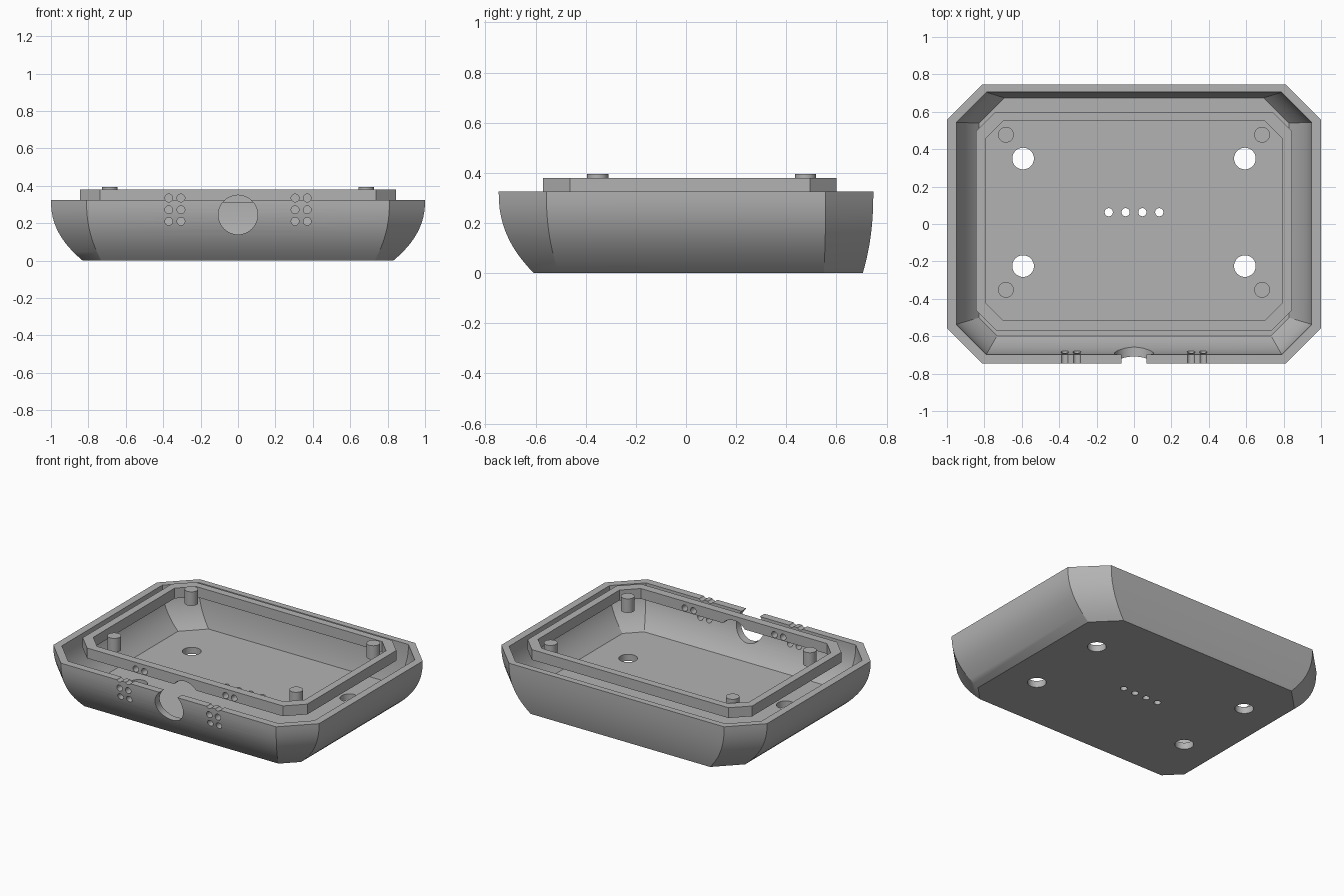
import bpy
import bmesh
import math
from mathutils import Matrix

if "Cube" in bpy.data.objects:
    bpy.data.objects.remove(bpy.data.objects["Cube"])

grey = bpy.data.materials.new("plain grey")
grey.use_nodes = True
colour = (0.45, 0.45, 0.45, 1)
grey.diffuse_color = colour
grey.node_tree.nodes["Principled BSDF"].inputs["Base Color"].default_value = colour

RIM, FLOOR, STEPS = 0.325, 0.045, 14
RING_BASE, RING_TOP, POST_TOP = 0.31, 0.38, 0.395


def make_object(name, bm):
    bmesh.ops.recalc_face_normals(bm, faces=bm.faces)
    mesh = bpy.data.meshes.new(name)
    bm.to_mesh(mesh)
    bm.free()
    mesh.materials.append(grey)
    obj = bpy.data.objects.new(name, mesh)
    bpy.context.collection.objects.link(obj)
    return obj


def activate(obj):
    bpy.ops.object.select_all(action='DESELECT')
    obj.select_set(True)
    bpy.context.view_layer.objects.active = obj


def octagon(x, front, back, cut_front, cut_back, z):
    """Rectangle with chamfered corners, anticlockwise."""
    right = [(x - cut_front, front, z), (x, front + cut_front, z),
             (x, back - cut_back, z), (x - cut_back, back, z)]
    return right + [(-a, b, c) for a, b, c in reversed(right)]


def loft(bm, loops, closed=False):
    """Skin a list of loops; cap the ends or join them round."""
    rings = [[bm.verts.new(p) for p in loop] for loop in loops]
    pairs = list(zip(rings, rings[1:]))
    if closed:
        pairs.append((rings[-1], rings[0]))
    else:
        bm.faces.new(rings[0])
        bm.faces.new(rings[-1])
    for a, b in pairs:
        n = len(a)
        for i in range(n):
            j = (i + 1) % n
            bm.faces.new((a[i], a[j], b[j], b[i]))


def cylinder(bm, centre, radius, length, along_y=False, sides=32):
    matrix = Matrix.Translation(centre)
    if along_y:
        matrix = matrix @ Matrix.Rotation(math.pi / 2, 4, 'X')
    bmesh.ops.create_cone(bm, cap_ends=True, segments=sides, radius1=radius,
                          radius2=radius, depth=length, matrix=matrix)


def shell_loop(z, wall=0.0):
    """Section of the rounded tray at one height, inset by the wall."""
    k = (1 - z / RIM) ** 2.3
    shrink = wall * 0.59
    return octagon(1 - 0.17 * k - wall, -0.747 + 0.14 * k + wall,
                   0.747 - 0.042 * k - wall * 0.85,
                   0.19 - 0.09 * k - shrink, 0.19 - 0.035 * k - shrink, z)


def cut(obj, cutter):
    mod = obj.modifiers.new("cut", 'BOOLEAN')
    mod.operation = 'DIFFERENCE'
    mod.solver = 'EXACT'
    mod.object = cutter
    activate(obj)
    bpy.ops.object.modifier_apply(modifier=mod.name)


# Tray: outer wall up, rim, inner wall down to the floor
bm = bmesh.new()
outer = [shell_loop(RIM * i / STEPS) for i in range(STEPS + 1)]
inner = [shell_loop(RIM + (FLOOR - RIM) * i / STEPS, 0.05) for i in range(STEPS + 1)]
loft(bm, outer + inner)
tray = make_object("tray", bm)

# Lip ring above the cavity
bm = bmesh.new()
outside = (0.845, -0.57, 0.6, 0.108, 0.105)
inside = (0.795, -0.515, 0.55, 0.095, 0.095)
loft(bm, [octagon(*outside, RING_BASE), octagon(*outside, RING_TOP),
          octagon(*inside, RING_TOP), octagon(*inside, RING_BASE)], closed=True)
lip = make_object("lip_ring", bm)

# Front openings: round port and two groups of vent holes
bm = bmesh.new()
cylinder(bm, (0, -0.68, 0.245), 0.105, 0.46, True, 48)
for side in (-1, 1):
    for x in (0.305, 0.37):
        for z in (0.21, 0.272, 0.335):
            cylinder(bm, (side * x, -0.68, z), 0.021, 0.46, True, 20)
front_cutter = make_object("front_cutter", bm)

# Floor openings: four screw holes and a row of small holes
bm = bmesh.new()
for side in (-1, 1):
    for y in (0.35, -0.225):
        cylinder(bm, (side * 0.593, y, 0), 0.058, 0.3)
    for x in (0.045, 0.135):
        cylinder(bm, (side * x, 0.063, 0), 0.022, 0.3, sides=20)
floor_cutter = make_object("floor_cutter", bm)

cut(tray, front_cutter)
cut(tray, floor_cutter)
cut(lip, front_cutter)
for cutter in (front_cutter, floor_cutter):
    bpy.data.objects.remove(cutter)

# Locating posts inside the ring corners
posts = []
for side, label in ((-1, "right"), (1, "left")):
    for y, end in ((-0.352, "front"), (0.477, "back")):
        bm = bmesh.new()
        base = RING_BASE - 0.01
        cylinder(bm, (side * 0.685, y, (base + POST_TOP) / 2), 0.042, POST_TOP - base)
        posts.append(make_object(f"post_{end}_{label}", bm))

for obj in [tray, lip] + posts:
    activate(obj)
    bpy.ops.object.shade_smooth_by_angle(angle=math.radians(30))
